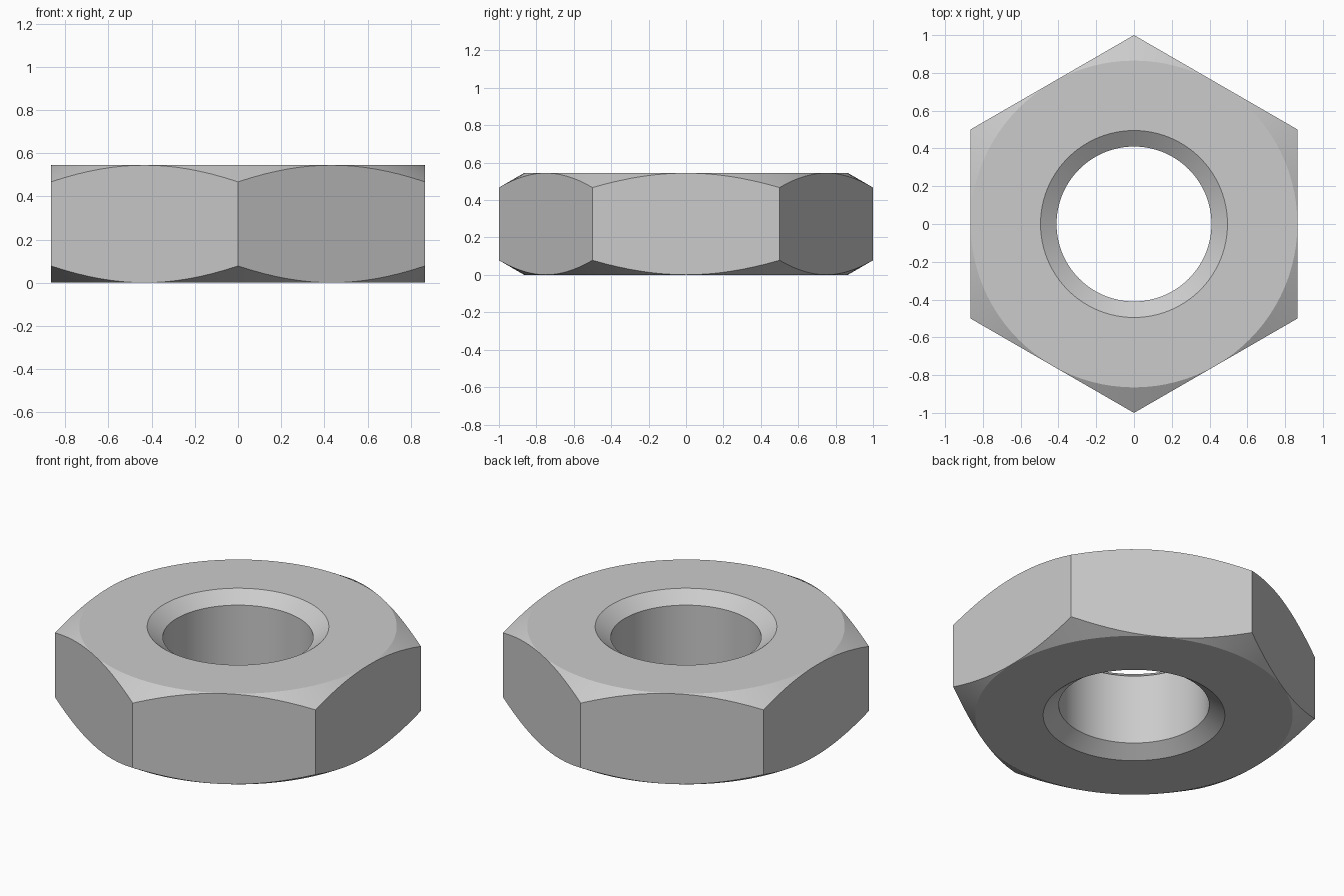
import bpy, bmesh, math

cube = bpy.data.objects.get("Cube")
if cube:
    bpy.data.objects.remove(cube, do_unlink=True)

HEIGHT = 0.545
FLAT = math.cos(math.pi / 6)        # centre to flat side
CHAMFER_R = FLAT - 0.001            # rim of the flat faces
HOLE_R, SINK_R, SINK_DEPTH = 0.41, 0.495, 0.062
SEGMENTS = 96

steel = bpy.data.materials.new("plain grey steel")
steel.use_nodes = True
colour = (0.6, 0.6, 0.6, 1)
steel.diffuse_color = colour
steel.node_tree.nodes["Principled BSDF"].inputs["Base Color"].default_value = colour


def section(angle):
    """Closed radial profile (radius, z) of the nut at one angle."""
    off = (angle % (math.pi / 3)) if angle % (math.pi / 3) < math.pi / 6 + 1e-6 \
        else angle % (math.pi / 3) - math.pi / 3
    hex_r = FLAT / math.cos(off)
    drop = (hex_r - CHAMFER_R) * math.tan(math.pi / 6)
    lower = [(HOLE_R, SINK_DEPTH), (SINK_R, 0), (CHAMFER_R, 0), (hex_r, drop)]
    return lower + [(r, HEIGHT - z) for r, z in reversed(lower)]


# Nut body: profiles swept round the axis
bm = bmesh.new()
rings = []
for i in range(SEGMENTS):
    a = math.tau * i / SEGMENTS
    rings.append([bm.verts.new((r * math.cos(a), r * math.sin(a), z))
                  for r, z in section(a)])
for i, ring in enumerate(rings):
    nxt = rings[(i + 1) % SEGMENTS]
    for j in range(len(ring)):
        k = (j + 1) % len(ring)
        bm.faces.new((ring[j], nxt[j], nxt[k], ring[k]))
bmesh.ops.recalc_face_normals(bm, faces=bm.faces)

mesh = bpy.data.meshes.new("hex_nut")
bm.to_mesh(mesh)
bm.free()
mesh.materials.append(steel)
nut = bpy.data.objects.new("hex_nut", mesh)
bpy.context.collection.objects.link(nut)

# Smooth hole and chamfers, crisp edges between them
bpy.ops.object.select_all(action='DESELECT')
nut.select_set(True)
bpy.context.view_layer.objects.active = nut
bpy.ops.object.shade_smooth_by_angle(angle=math.radians(22))
